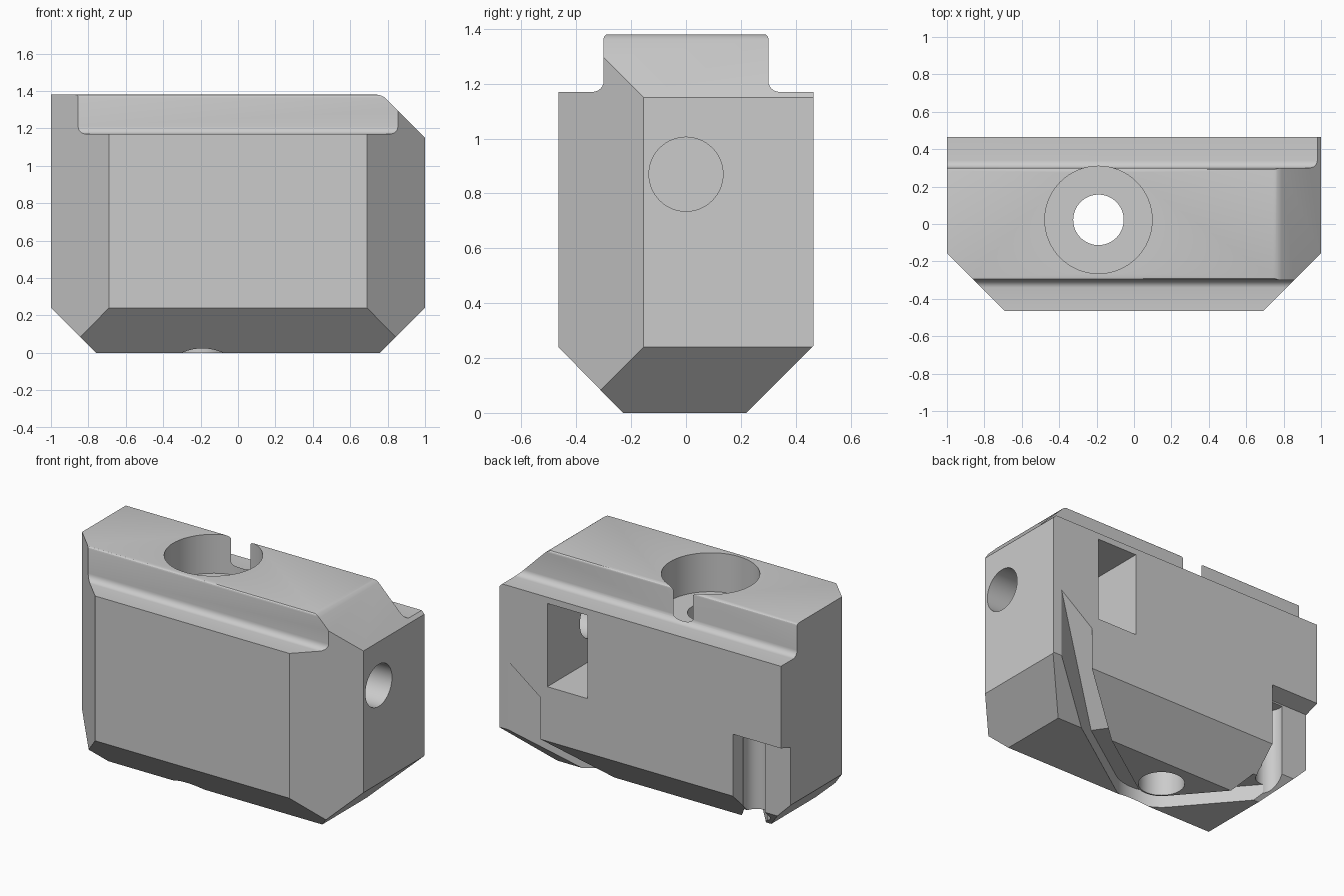
import bpy, bmesh
from math import sin, cos, pi, radians, acos, atan2, hypot
from mathutils import Vector, Matrix

if "Cube" in bpy.data.objects:
    bpy.data.objects.remove(bpy.data.objects["Cube"])

grey = bpy.data.materials.new("light_grey")
grey.use_nodes = True
grey.diffuse_color = (0.6, 0.6, 0.6, 1)
grey.node_tree.nodes["Principled BSDF"].inputs["Base Color"].default_value = (0.6, 0.6, 0.6, 1)


def add_object(name, bm):
    bmesh.ops.recalc_face_normals(bm, faces=bm.faces)
    mesh = bpy.data.meshes.new(name)
    bm.to_mesh(mesh)
    bm.free()
    mesh.materials.append(grey)
    obj = bpy.data.objects.new(name, mesh)
    bpy.context.collection.objects.link(obj)
    return obj


def prism(outline, low, high, place):
    """Extrude a 2D outline; place(a, b, t) turns it into a 3D point."""
    bm = bmesh.new()
    face = bm.faces.new([bm.verts.new(place(a, b, low)) for a, b in outline])
    moved = bmesh.ops.extrude_face_region(bm, geom=[face])["geom"]
    shift = Vector(place(0, 0, high)) - Vector(place(0, 0, low))
    bmesh.ops.translate(bm, vec=shift, verts=[v for v in moved if isinstance(v, bmesh.types.BMVert)])
    return bm


def arc(cx, cy, r, start, end, steps=6):
    angles = [radians(start + (end - start) * i / steps) for i in range(steps + 1)]
    return [(cx + r * cos(a), cy + r * sin(a)) for a in angles]


def slice_off(bm, point, normal):
    cut = bmesh.ops.bisect_plane(bm, geom=bm.verts[:] + bm.edges[:] + bm.faces[:], dist=1e-5,
                                 plane_co=point, plane_no=normal, clear_outer=True)
    rim = [e for e in cut["geom_cut"] if isinstance(e, bmesh.types.BMEdge)]
    bmesh.ops.holes_fill(bm, edges=rim, sides=0)


# Main block: stepped end profile with filleted ledges
top, ledge, half, wall = 1.38, 1.17, 0.465, 0.3
profile = [(-0.23, 0), (0.22, 0), (half, 0.245), (half, ledge)]
profile += arc(wall + 0.04, ledge + 0.04, 0.04, 270, 180)
profile += arc(wall - 0.015, top - 0.015, 0.015, 0, 90, 3)
profile += arc(-wall + 0.015, top - 0.015, 0.015, 90, 180, 3)
profile += arc(-wall - 0.04, ledge + 0.04, 0.04, 0, -90)
profile += [(-half, ledge), (-half, 0.24)]
block = prism(profile, -1, 1, lambda y, z, x: (x, y, z))

# Corner chamfers
for side in (-1, 1):
    slice_off(block, (side, -0.155, 0), (side, -1, 0))
    slice_off(block, (side, 0, 0.24), (side, 0, -1))

# Sloped shoulder with a rounded crest
for angle in (9, 18, 27, 36, 45):
    n = Vector((sin(radians(angle)), 0, cos(radians(angle))))
    slice_off(block, Vector((0.737, 0, 1.30)) + n * 0.08, n)
body = add_object("body", block)

# Cutters
cutters = []


def cutter(name, bm):
    obj = add_object(name, bm)
    obj.hide_render = True
    cutters.append(obj)


def upright(x, y, z):
    return (x, y, z)


def box(x0, x1, y0, y1):
    return [(x0, y0), (x1, y0), (x1, y1), (x0, y1)]


def circle(x, y, r, steps=64):
    return arc(x, y, r, 0, 360, steps)[:-1]


cx, cy = -0.19, 0.022
cutter("top_bore", prism(circle(cx, cy, 0.287), 1.13, 1.6, upright))
cutter("through_hole", prism(circle(cx, cy, 0.135), -0.2, 1.3, upright))
cutter("side_hole", prism(circle(0, 0.87, 0.135), 0.5, 1.2, lambda y, z, x: (x, y, z)))
cutter("nut_pocket", prism(box(0.376, 0.66, -0.18, 0.7), 0.595, 1.13, upright))

# Back corner notch with a slanted ceiling and a rounded groove
notch = [(0.365, -0.2), (0.7, -0.2), (0.7, 0.72), (0.365, 0.61)]
cutter("corner_notch", prism(notch, -1.2, -0.66, lambda y, z, x: (x, y, z)))
cutter("corner_groove", prism(circle(-0.74, 0.34, 0.08, 32), -0.2, 0.6, upright))

# Underside channel: two straight legs wrapped around the hole
radius, width, depth = 0.21, 0.13, 0.1


def tangent(point, sign):
    dx, dy = point[0] - cx, point[1] - cy
    return atan2(dy, dx) + sign * acos(radius / hypot(dx, dy))


ramp_end, groove_end = (0.825, half), (-0.74, 0.34)
a0, a1 = tangent(ramp_end, -1), tangent(groove_end, 1)
if a1 > a0:
    a1 -= 2 * pi


def leg(point, angle):
    """Local frame running from the tangent point towards the leg's end."""
    start = Vector((cx + radius * cos(angle), cy + radius * sin(angle), 0))
    along = Vector((point[0], point[1], 0)) - start
    length = along.length
    along.normalize()
    return start, along, length, Vector((-along.y, along.x, 0))


start, along, length, across = leg(ramp_end, a0)
h = width / 2
outer = [(cx + (radius + h) * cos(a0 + (a1 - a0) * i / 24),
          cy + (radius + h) * sin(a0 + (a1 - a0) * i / 24)) for i in range(25)]
inner = [(cx + (radius - h) * cos(a0 + (a1 - a0) * i / 24),
          cy + (radius - h) * sin(a0 + (a1 - a0) * i / 24)) for i in range(25)]
start2, along2, length2, across2 = leg(groove_end, a1)
run1, run2 = along * (length + 0.3), along2 * length2


def moved(p, run):
    return (p[0] + run.x, p[1] + run.y)


channel = [moved(outer[0], run1)] + outer + [moved(outer[-1], run2)]
channel += [moved(inner[-1], run2)] + inner[::-1] + [moved(inner[0], run1)]
cutter("underside_channel", prism(channel, -0.2, depth, upright))

# Ramp rising from the channel to the back face
foot = length - 0.56
ramp = [(foot, -0.2), (length + 0.3, -0.2), (length + 0.3, 0.87), (length, 0.6), (foot, depth - 0.01)]
cutter("channel_ramp", prism(ramp, -h, h, lambda s, z, t: tuple(start + along * s + across * t + Vector((0, 0, z)))))

# Apply the cuts
bpy.context.view_layer.objects.active = body
body.select_set(True)
for obj in cutters:
    mod = body.modifiers.new(obj.name, "BOOLEAN")
    mod.operation, mod.solver, mod.object = "DIFFERENCE", "EXACT", obj
    bpy.ops.object.modifier_apply(modifier=mod.name)
for obj in cutters:
    bpy.data.objects.remove(obj)
bpy.ops.object.select_all(action="DESELECT")
body.select_set(True)
bpy.ops.object.shade_smooth_by_angle(angle=radians(25))
